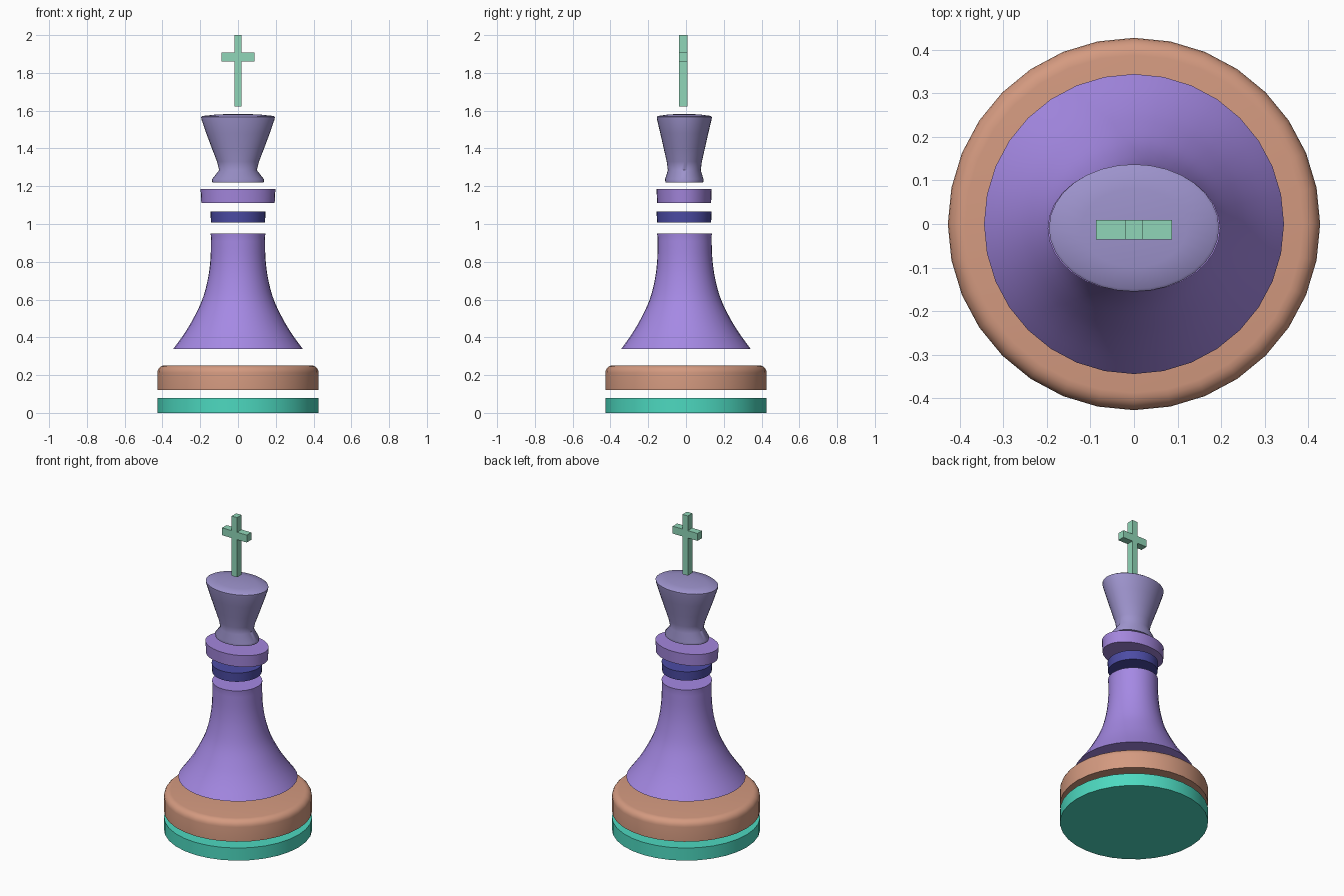
import bpy, bmesh, math

cube = bpy.data.objects.get("Cube")
if cube:
    bpy.data.objects.remove(cube, do_unlink=True)

SIDES = 32


def material(name, rgb):
    """Flat material from an 8-bit display colour."""
    lin = [((c / 255 + 0.055) / 1.055) ** 2.4 for c in rgb] + [1.0]
    mat = bpy.data.materials.new(name)
    mat.use_nodes = True
    mat.diffuse_color = lin
    mat.node_tree.nodes["Principled BSDF"].inputs["Base Color"].default_value = lin
    return mat


def finish(name, bm, mat):
    bmesh.ops.recalc_face_normals(bm, faces=bm.faces)
    mesh = bpy.data.meshes.new(name)
    bm.to_mesh(mesh)
    bm.free()
    mesh.materials.append(mat)
    obj = bpy.data.objects.new(name, mesh)
    bpy.context.collection.objects.link(obj)
    return obj


def loft(name, rings, mat, angle=35):
    """Closed stack of elliptical rings: (z, x radius, y radius, y centre)."""
    bm = bmesh.new()
    loops = []
    for z, rx, ry, cy in rings:
        turns = [2 * math.pi * i / SIDES for i in range(SIDES)]
        loops.append([bm.verts.new((rx * math.cos(t), cy + ry * math.sin(t), z)) for t in turns])
    for low, high in zip(loops, loops[1:]):
        for i in range(SIDES):
            j = (i + 1) % SIDES
            bm.faces.new((low[i], low[j], high[j], high[i]))
    bm.faces.new(loops[0])
    bm.faces.new(loops[-1])
    obj = finish(name, bm, mat)
    bpy.ops.object.select_all(action='DESELECT')
    obj.select_set(True)
    bpy.context.view_layer.objects.active = obj
    bpy.ops.object.shade_smooth_by_angle(angle=math.radians(angle))
    return obj


def smooth_profile(points, steps=4):
    """Catmull-Rom resampling of (z, radius) points."""
    pts = [points[0]] + points + [points[-1]]
    out = []
    for a, b, c, d in zip(pts, pts[1:], pts[2:], pts[3:]):
        for s in range(steps):
            t = s / steps
            out.append([0.5 * (2 * q + (r - p) * t + (2 * p - 5 * q + 4 * r - w) * t * t
                               + (3 * q - p - 3 * r + w) * t ** 3)
                        for p, q, r, w in zip(a, b, c, d)])
    return out + [points[-1]]


teal = material("teal", (77, 217, 192))
copper = material("copper", (212, 154, 128))
violet = material("violet", (165, 137, 228))
purple = material("soft purple", (163, 134, 220))
navy = material("navy", (76, 76, 165))
lavender = material("greyish lavender", (157, 147, 204))
mint = material("mint", (144, 214, 184))

# Bottom disc
R = 0.427
loft("base_disc", [(0, R, R, 0), (0.08, R, R, 0)], teal)

# Plinth with a rounded top edge
soft = 0.04
plinth = [(0.12, R, R, 0)]
for k in range(6):
    a = k / 5 * math.pi / 2
    r = R - soft * (1 - math.cos(a))
    plinth.append((0.252 - soft + soft * math.sin(a), r, r, 0))
loft("plinth", plinth, copper)

# Flared body, leaning very slightly to the front
flare = smooth_profile([(0.337, 0.344), (0.416, 0.287), (0.495, 0.239), (0.6, 0.189),
                        (0.707, 0.16), (0.813, 0.146), (0.93, 0.143)])
flare.append((0.95, 0.145))
loft("body", [(z, r, r, -0.008 * (z - 0.337) / 0.613) for z, r in flare], violet)

# Neck rings
loft("neck_band", [(1.008, 0.143, 0.143, -0.01), (1.065, 0.146, 0.146, -0.01)], navy)
loft("collar", [(1.11, 0.194, 0.143, -0.01), (1.184, 0.198, 0.146, -0.01)], purple)

# Oval head with a small skirt and a shallow dome
Y = -0.009
loft("head", [(1.22, 0.136, 0.1, Y), (1.236, 0.138, 0.102, Y), (1.285, 0.1, 0.087, Y),
              (1.33, 0.111, 0.093, Y), (1.4, 0.138, 0.109, Y), (1.48, 0.168, 0.127, Y),
              (1.555, 0.194, 0.145, Y), (1.567, 0.195, 0.146, Y), (1.572, 0.188, 0.14, Y),
              (1.579, 0.12, 0.09, Y), (1.583, 0.04, 0.03, Y)], lavender, 50)

# Cross: one outline extruded front to back
half = [(0.019, 1.621), (0.019, 1.86), (0.087, 1.86), (0.087, 1.907), (0.019, 1.907), (0.019, 2.0)]
outline = half + [(-x, z) for x, z in reversed(half)]
bm = bmesh.new()
face = bm.faces.new([bm.verts.new((x, -0.036, z)) for x, z in outline])
grown = bmesh.ops.extrude_face_region(bm, geom=[face])
verts = [g for g in grown["geom"] if isinstance(g, bmesh.types.BMVert)]
bmesh.ops.translate(bm, verts=verts, vec=(0, 0.045, 0))
finish("cross", bm, mint)
